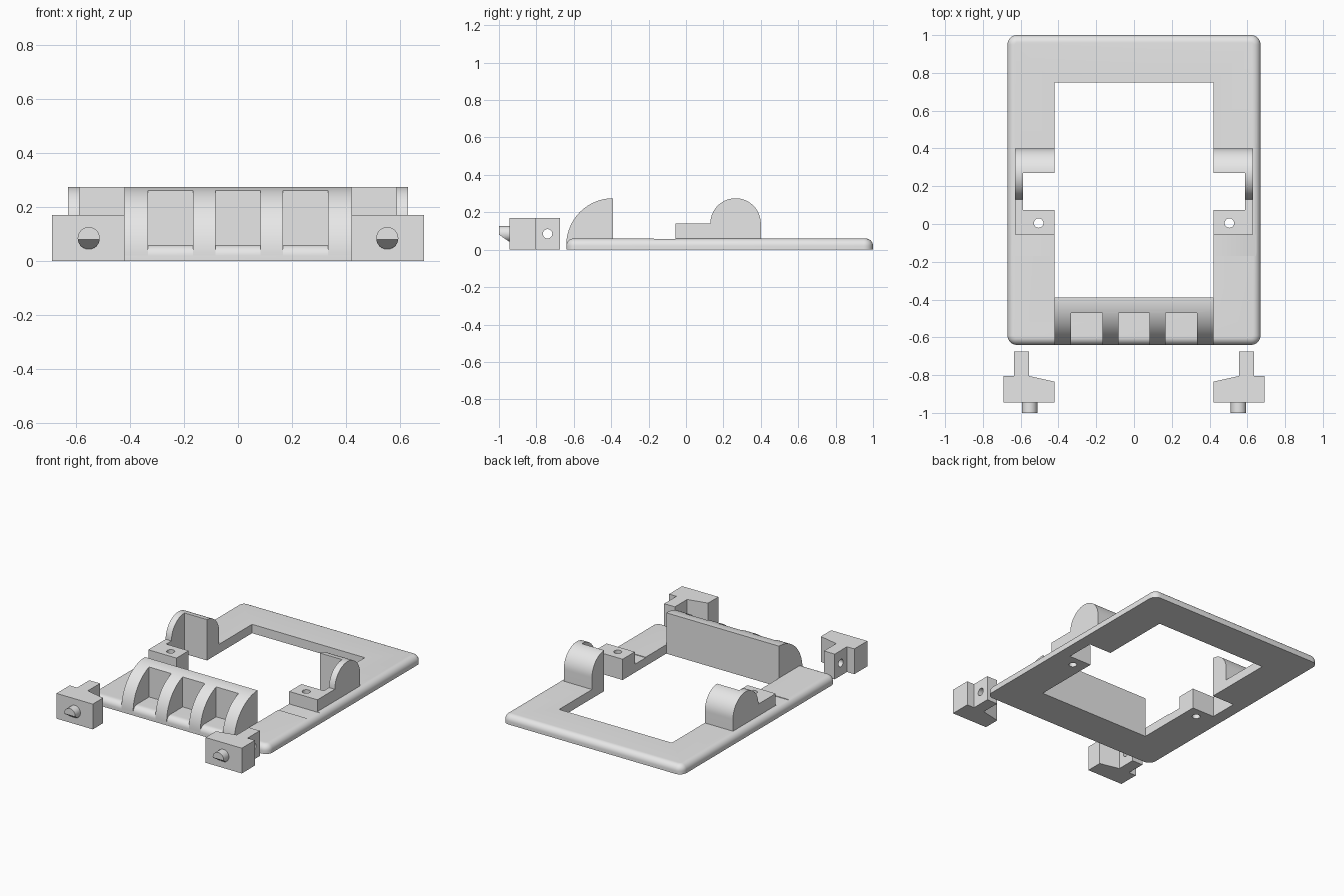
import bpy, bmesh
from math import sin, cos, pi, radians

cube = bpy.data.objects.get("Cube")
if cube:
    bpy.data.objects.remove(cube, do_unlink=True)

grey = bpy.data.materials.new("light grey")
grey.use_nodes = True
grey.diffuse_color = (0.8, 0.8, 0.8, 1)
grey.node_tree.nodes["Principled BSDF"].inputs["Base Color"].default_value = (0.8, 0.8, 0.8, 1)


def add_object(name, bm):
    bmesh.ops.recalc_face_normals(bm, faces=bm.faces[:])
    mesh = bpy.data.meshes.new(name)
    bm.to_mesh(mesh)
    bm.free()
    mesh.materials.append(grey)
    obj = bpy.data.objects.new(name, mesh)
    bpy.context.scene.collection.objects.link(obj)
    return obj


def prism(name, axis, points, lo, hi):
    """Extrude a 2D outline along an axis."""
    place = {"x": lambda a, b, t: (t, a, b),
             "y": lambda a, b, t: (a, t, b),
             "z": lambda a, b, t: (a, b, t)}[axis]
    bm = bmesh.new()
    low = [bm.verts.new(place(a, b, lo)) for a, b in points]
    high = [bm.verts.new(place(a, b, hi)) for a, b in points]
    bm.faces.new(low)
    bm.faces.new(high)
    n = len(points)
    for i in range(n):
        j = (i + 1) % n
        bm.faces.new((low[i], low[j], high[j], high[i]))
    return add_object(name, bm)


def box(name, x, y, z):
    return prism(name, "z", [(x[0], y[0]), (x[1], y[0]), (x[1], y[1]), (x[0], y[1])], *z)


def arc(ca, cb, r, start, end, steps):
    angles = [radians(start + (end - start) * i / steps) for i in range(steps + 1)]
    return [(ca + r * cos(t), cb + r * sin(t)) for t in angles]


def circle(ca, cb, r):
    return arc(ca, cb, r, 0, 350, 35)


def cut(obj, cutters):
    """Subtract the cutters and bake the result."""
    bpy.context.view_layer.objects.active = obj
    for cutter in cutters:
        cutter.hide_render = True
        mod = obj.modifiers.new("cut", "BOOLEAN")
        mod.operation = "DIFFERENCE"
        mod.solver = "EXACT"
        mod.object = cutter
        bpy.ops.object.modifier_apply(modifier=mod.name)


parts, helpers = [], []

# Base frame: rounded corners and rounded top rim
bm = bmesh.new()
bmesh.ops.create_cube(bm, size=1)
for v in bm.verts:
    v.co = (v.co.x * 1.34, v.co.y * 1.64 + 0.18, (v.co.z + 0.5) * 0.06)
upright = [e for e in bm.edges if abs(e.verts[0].co.z - e.verts[1].co.z) > 0.01]
bmesh.ops.bevel(bm, geom=upright, offset=0.05, segments=8, profile=0.5, affect="EDGES")
rim = [e for e in bm.edges if min(v.co.z for v in e.verts) > 0.05]
bmesh.ops.bevel(bm, geom=rim, offset=0.04, segments=8, profile=0.5, affect="EDGES")
frame = add_object("base_frame", bm)
parts.append(frame)
opening = box("opening_cutter", (-0.42, 0.42), (-0.39, 0.75), (-0.1, 0.2))
helpers.append(opening)
cut(frame, [opening])

# Front ridge with three pockets
ridge = prism("front_ridge", "x",
              [(-0.39, 0)] + arc(-0.39, 0.025, 0.25, 90, 180, 24) + [(-0.64, 0)],
              -0.42, 0.42)
parts.append(ridge)
pockets = [box("pocket_cutter", (c - 0.083, c + 0.083), (-0.8, -0.47), (-0.1, 0.5))
           for c in (-0.25, 0, 0.25)]
helpers += pockets
cut(ridge, pockets)

for side, s in (("left", 1), ("right", -1)):
    # Hinge bracket: low block, round hump and thin outer wall
    outline = [(-0.055, 0.04), (0.4, 0.04)] + arc(0.265, 0.14, 0.135, 0, 180, 32) + [(-0.055, 0.14)]
    bracket = prism(side + "_bracket", "x", outline, 0.42 * s, 0.63 * s)
    notch = box("notch_cutter", (0.35 * s, 0.587 * s), (0.075, 0.27), (-0.1, 0.5))
    screw = prism("screw_hole_cutter", "z", circle(0.505 * s, 0.005, 0.025), -0.1, 0.5)
    dip = box("dip_cutter", (0.35 * s, 0.75 * s), (-0.17, -0.055), (0.056, 0.2))
    cut(bracket, [notch, screw])
    cut(frame, [notch, screw, dip])

    # Loose clip with a tongue and cross hole
    plan = [(0.42, -0.945), (0.69, -0.945), (0.69, -0.805), (0.635, -0.805),
            (0.635, -0.675), (0.555, -0.675), (0.555, -0.805), (0.42, -0.835)]
    clip = prism(side + "_clip", "z", [(x * s, y) for x, y in plan], 0, 0.17)
    cross = prism("cross_hole_cutter", "x", circle(-0.74, 0.085, 0.025), 0.5 * s, 0.66 * s)
    cut(clip, [cross])

    # Pin with a sloped underside
    pin = prism(side + "_pin", "y", circle(0.553 * s, 0.085, 0.041), -1.0, -0.94)
    slope = prism("slope_cutter", "x",
                  [(-1.02, 0.094), (-0.945, 0.043), (-0.945, 0), (-1.02, 0)], 0.4 * s, 0.7 * s)
    cut(pin, [slope])

    parts += [bracket, clip, pin]
    helpers += [notch, screw, dip, cross, slope]

for h in helpers:
    bpy.data.objects.remove(h, do_unlink=True)

# Smooth the curved faces, keep hard edges
bpy.ops.object.select_all(action="DESELECT")
for p in parts:
    p.select_set(True)
bpy.context.view_layer.objects.active = frame
bpy.ops.object.shade_smooth_by_angle(angle=radians(30))
